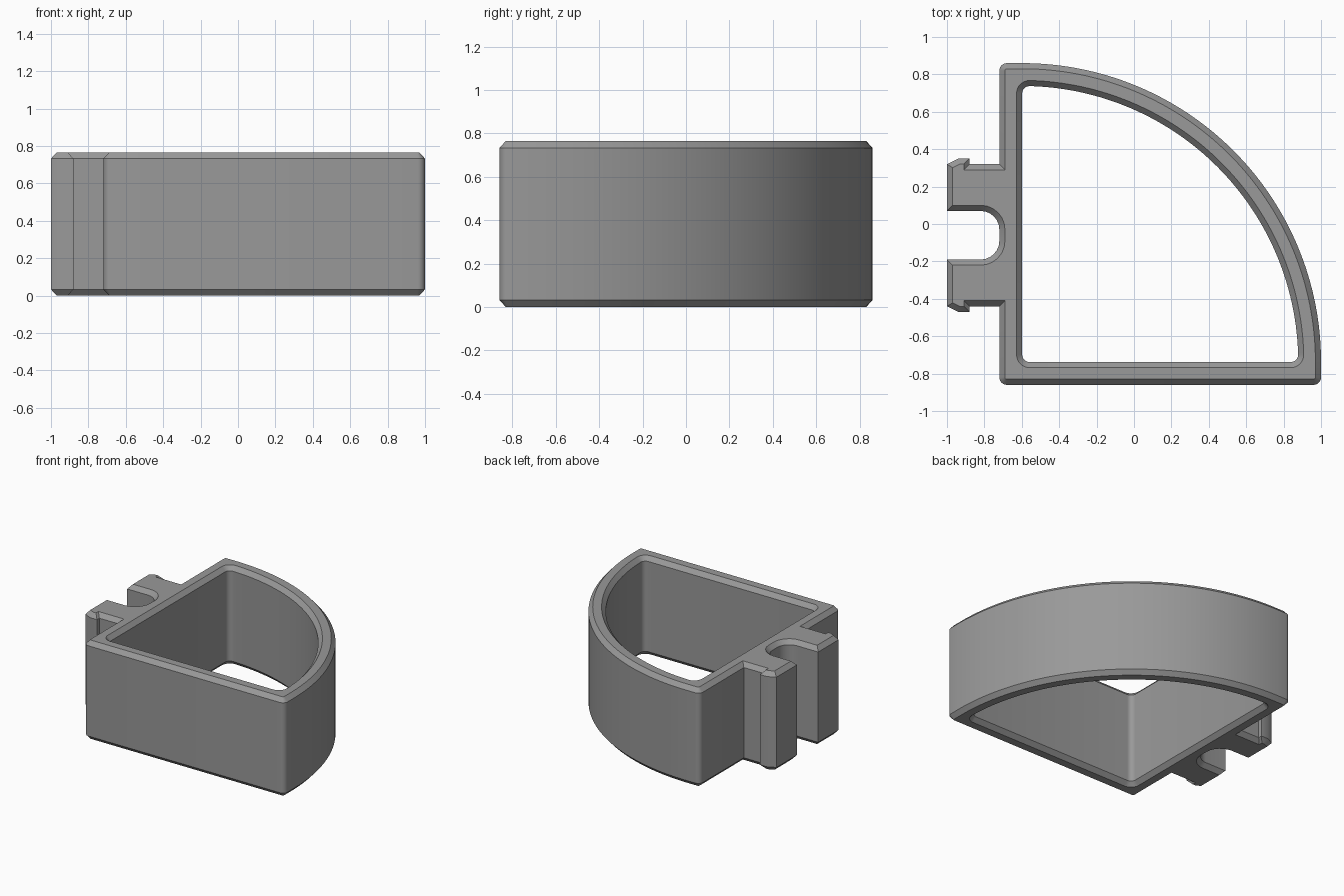
import bpy, bmesh, math
from mathutils import Vector

if "Cube" in bpy.data.objects:
    bpy.data.objects.remove(bpy.data.objects["Cube"])

H, C = 0.765, 0.033          # height and chamfer height
INSET = 0.03                 # chamfer width in plan
CX, CY = -0.598, -0.738      # centre of the quarter circle
R, WALL = 1.598, 0.122


def arc(radius, a0, a1, n):
    return [(CX + radius * math.cos(math.radians(a0 + (a1 - a0) * i / n)),
             CY + radius * math.sin(math.radians(a0 + (a1 - a0) * i / n)), 0)
            for i in range(n + 1)]


def outline(points, steps=6):
    """Round every (x, y, radius) corner that has a radius."""
    out, n = [], len(points)
    for i, (x, y, r) in enumerate(points):
        p = Vector((x, y))
        if r == 0:
            out.append(p)
            continue
        # right-angle corners: fillet between the two neighbouring directions
        a = (Vector(points[i - 1][:2]) - p).normalized()
        b = (Vector(points[(i + 1) % n][:2]) - p).normalized()
        for k in range(steps + 1):
            t = math.pi / 2 * k / steps
            out.append(p + a * r * (1 - math.sin(t)) + b * r * (1 - math.cos(t)))
    return out


def offset(pts, d):
    """Move a counter-clockwise loop inwards by d with mitred corners."""
    out, n = [], len(pts)
    for i, p in enumerate(pts):
        e0 = (p - pts[i - 1]).normalized()
        e1 = (pts[(i + 1) % n] - p).normalized()
        n0, n1 = Vector((-e0.y, e0.x)), Vector((-e1.y, e1.x))
        out.append(p + (n0 + n1) * d / (1 + n0.dot(n1)))
    return out


# Outer outline: quarter-round body, then the barbed clip, counter-clockwise
LX, BX, BY, TY = -0.72, -1.0, -0.86, 0.86
MID = -0.06                  # clip centre line
barb = [(LX, 0.38, 0), (-0.88, 0.38, 0), (-0.88, 0.41, 0), (-0.94, 0.41, 0),
        (BX, 0.38, 0), (BX, 0.13, 0), (LX, 0.13, 0.10)]
clip = [(x, MID + y, r) for x, y, r in barb]
clip += [(x, MID - y, r) for x, y, r in reversed(barb)]
outer = outline([(LX, BY, 0.04), (1.0, BY, 0.04)] + arc(R, 0, 90, 64)
                + [(LX, TY, 0.04)] + clip)

# Quarter-round opening with softened corners
ri = R - WALL
hole = outline([(CX, CY, 0.04), (CX + ri, CY, 0.04)] + arc(ri, 2, 88, 60)
               + [(CX, CY + ri, 0.04)])

bm = bmesh.new()


def walls(loop, inset, flip):
    """Vertical wall with a chamfer at both ends; returns the end edges."""
    small = offset(loop, inset)
    rings = [[bm.verts.new((p.x, p.y, z)) for p in pts] for pts, z in
             ((small, 0), (loop, C), (loop, H - C), (small, H))]
    n = len(loop)
    for lo, hi in zip(rings, rings[1:]):
        for i in range(n):
            j = (i + 1) % n
            quad = [lo[i], lo[j], hi[j], hi[i]]
            bm.faces.new(quad[::-1] if flip else quad)
    return [[bm.edges.get((ring[i], ring[(i + 1) % n])) for i in range(n)]
            for ring in (rings[0], rings[-1])]


ends_out = walls(outer, INSET, False)
ends_in = walls(hole, -INSET, True)
# Flat rims between the outline and the opening
for a, b, nz in zip(ends_out, ends_in, (-1, 1)):
    res = bmesh.ops.triangle_fill(bm, edges=a + b, use_beauty=True,
                                  use_dissolve=False, normal=(0, 0, nz))
    for f in res["geom"]:
        if isinstance(f, bmesh.types.BMFace):
            f.normal_update()
            if f.normal.z * nz < 0:
                f.normal_flip()

mesh = bpy.data.meshes.new("clip_on_tray_ring")
bm.to_mesh(mesh)
bm.free()
ring = bpy.data.objects.new("clip_on_tray_ring", mesh)
bpy.context.collection.objects.link(ring)

grey = bpy.data.materials.new("grey_plastic")
grey.diffuse_color = (0.32, 0.32, 0.32, 1)
grey.use_nodes = True
grey.node_tree.nodes["Principled BSDF"].inputs["Base Color"].default_value = grey.diffuse_color
mesh.materials.append(grey)

bpy.context.view_layer.objects.active = ring
ring.select_set(True)
bpy.ops.object.shade_smooth_by_angle(angle=math.radians(30))
